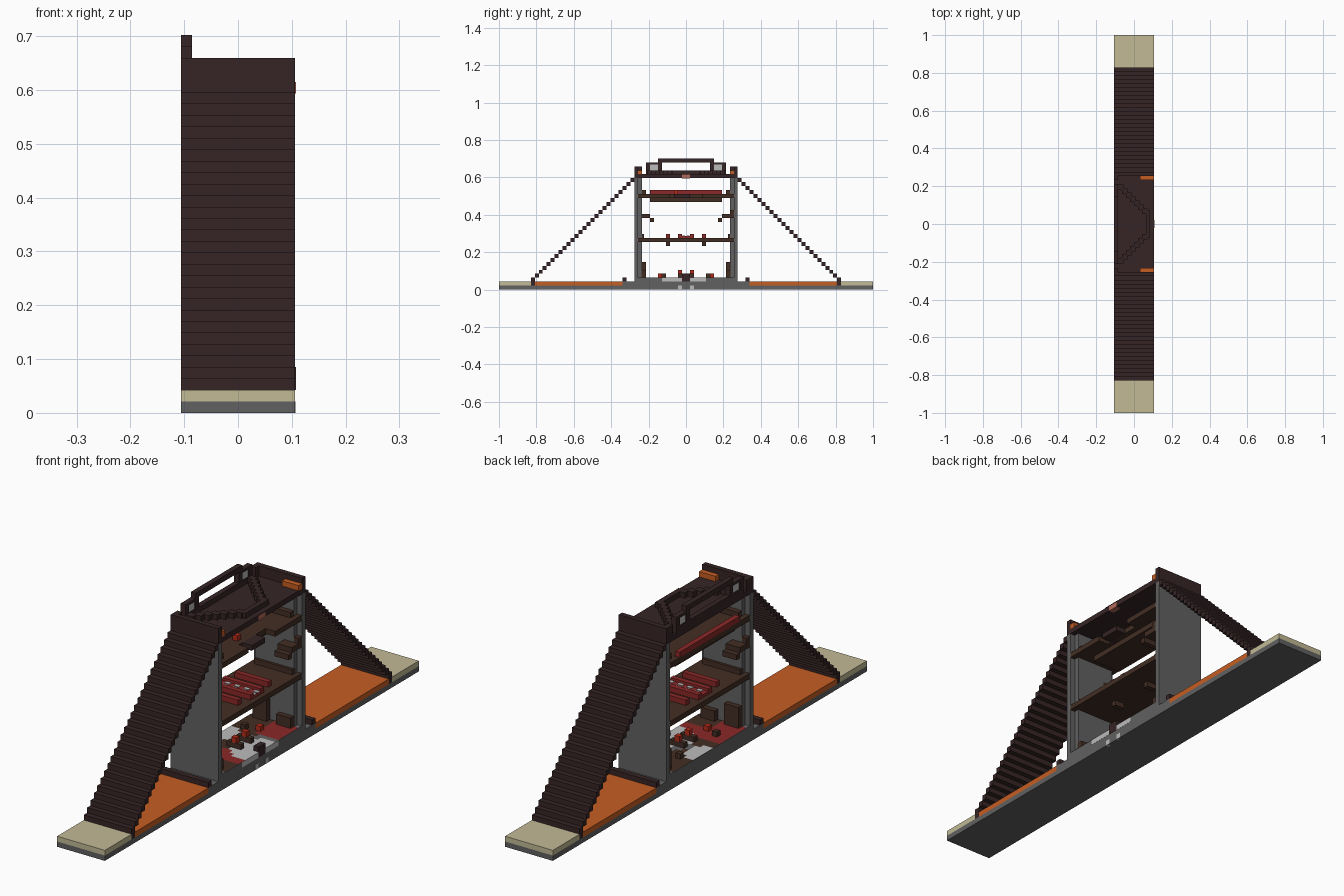
import bpy
import bmesh
import math

cube = bpy.data.objects.get("Cube")
if cube:
    bpy.data.objects.remove(cube, do_unlink=True)

V = 2 / 94  # one block


def material(name, rgb):
    m = bpy.data.materials.new(name)
    m.use_nodes = True
    m.diffuse_color = (*rgb, 1)
    m.node_tree.nodes["Principled BSDF"].inputs["Base Color"].default_value = (*rgb, 1)
    return m


dark = material("dark brown", (0.037, 0.018, 0.019))
brown = material("wood brown", (0.055, 0.027, 0.017))
grey = material("stone grey", (0.12, 0.12, 0.12))
light = material("light grey", (0.5, 0.5, 0.5))
tan = material("sand", (0.54, 0.49, 0.30))
orange = material("orange", (0.56, 0.11, 0.016))
red = material("dull red", (0.26, 0.021, 0.021))
bright = material("bright red", (0.45, 0.025, 0.01))
pink = material("pink", (0.45, 0.14, 0.1))


def finish(name, bm, mats):
    mesh = bpy.data.meshes.new(name)
    bm.to_mesh(mesh)
    bm.free()
    for m in mats:
        mesh.materials.append(m)
    obj = bpy.data.objects.new(name, mesh)
    bpy.context.collection.objects.link(obj)
    return obj


def blocks(name, mat, boxes, mirror=False):
    """Boxes given as x, y and z ranges in blocks; mirror repeats them at -y."""
    bm = bmesh.new()
    for xr, yr, zr in boxes:
        sides = [yr, (-yr[1], -yr[0])] if mirror else [yr]
        for ys in sides:
            ranges = (xr, ys, zr)
            made = bmesh.ops.create_cube(bm, size=V)["verts"]
            size = [b - a for a, b in ranges]
            mid = [(a + b) / 2 * V for a, b in ranges]
            bmesh.ops.scale(bm, vec=size, verts=made)
            bmesh.ops.translate(bm, vec=mid, verts=made)
    return finish(name, bm, [mat])


FULL = (-5, 5)

# Ground layers
blocks("base", grey, [(FULL, (-47, 47), (0, 1)), (FULL, (-16, 16), (1, 2)),
                      (FULL, (-13, 13), (2, 3))])
blocks("end_pads", tan, [(FULL, (39, 47), (1, 2))], True)
blocks("orange_ground", orange, [(FULL, (16, 38), (1, 2))], True)
blocks("kerbs", dark, [(FULL, (15, 16), (2, 3))], True)

# Stepped slopes against the tower
steps = [(FULL, (38, 39), (1, 3))]
steps += [(FULL, (38 - i, 39 - i), (2 + i, 3 + i)) for i in range(1, 26)]
blocks("slopes", dark, steps, True)

# Tower walls, caps and roof
blocks("walls", grey, [(FULL, (12, 13), (3, 28)), ((-4, 4), (11, 12), (3, 28))], True)
blocks("wall_caps", dark, [(FULL, (12, 13), (28, 31)), ((-5, -4), (11, 12), (29, 31))], True)
blocks("roof", dark, [(FULL, (-12, 12), (28, 29))])
blocks("roof_benches", orange, [((1.5, 5), (11, 12), (29, 30))], True)
blocks("roof_lamp", pink, [((4, 5.05), (-1, 1), (27.9, 28.9))])

# Raised kerb stepping across the roof
kerb = [((i - 4, i - 2.6), (8.5 - i, 9.8 - i), (29, 30)) for i in range(7)]
kerb.append(((3, 4), (0, 3.5), (29, 30)))
blocks("roof_kerb", dark, kerb, True)

# Railing with two small windows
RAIL = (-5, -4)
blocks("railing", dark, [
    (RAIL, (0, 6), (32, 33)), (RAIL, (0, 6), (29, 30)),
    (RAIL, (6, 7), (29, 33)), (RAIL, (9, 10), (29, 32)),
    (RAIL, (7, 9), (29, 30)), (RAIL, (7, 9), (31.5, 32)),
], True)
blocks("railing_windows", light, [((-4.8, -4.2), (7, 9), (30, 31.5))], True)

# Upper floor
blocks("upper_floor", brown, [((-5, 3), (-12, 12), (23, 24)), ((3, 5), (-12, -4), (23, 24)),
                              ((3, 5), (4, 12), (23, 24)), ((-4, 2), (-9, 9), (22, 23))])
blocks("upper_floor_ends", brown, [((-4, 4), (10, 11), (24, 25))], True)
blocks("upper_rail", red, [((-5, -4), (-9, 9), (24, 25))])
blocks("upper_table", dark, [((2, 5), (-3, 1), (23, 24))])
blocks("upper_stool", bright, [((1, 2), (-3, -2), (24, 25))])

# Wall brackets, one on each side
for name, s in (("back_bracket", 1), ("front_bracket", -1)):
    parts = [((9, 12), (18, 19)), ((8, 9), (17, 18)), ((11, 12), (19, 20))]
    blocks(name, brown, [(tuple(sorted((2 * s, 5 * s))), tuple(sorted((a * s, b * s))), z)
                         for (a, b), z in parts])

# Middle floor with benches and a table
blocks("middle_floor", brown, [(FULL, (-12, 12), (12, 13))])
blocks("middle_floor_ends", brown, [((-4, 4), (10.5, 11.5), (13, 14))], True)
blocks("middle_benches", red, [((-3.5, 3.5), (4, 5), (13, 14))], True)
blocks("middle_bench_props", brown, [((-1, 1), (4, 5), (11, 12))], True)
blocks("middle_table", red, [((-4, 4), (1, 2), (13, 14)), ((-4, 4), (0, 1), (13, 13.5))], True)
blocks("table_tiles", light, [((x, x + 1), (0.2, 0.9), (13.5, 13.6)) for x in range(-3, 4, 2)], True)

# Patterned ground floor coloured by cell position
bm = bmesh.new()
bmesh.ops.create_grid(bm, x_segments=10, y_segments=22, size=1)
for v in bm.verts:
    v.co = (v.co.x * 5 * V, v.co.y * 11 * V, 3.05 * V)
for f in bm.faces:
    c = f.calc_center_median() / V
    near = math.hypot(c.x - 4, c.y + 0.5)
    far = math.hypot(c.x + 5, c.y - 2)
    if near < 4.6 or far < 3:
        f.material_index = 1
    elif near < 6 and c.y > 0:
        f.material_index = 0
    elif (abs(c.y) > 5 and c.x * c.y > 0) or (-7 < c.y < -3):
        f.material_index = 2
    else:
        f.material_index = 3
finish("ground_floor_pattern", bm, [grey, light, red, brown])
blocks("floor_edge", light, [((4, 5.03), (-6, -1), (2, 3)), ((4, 5.03), (1, 5), (2, 3)),
                             ((4, 5.03), (-2, -1), (0, 1)), ((4, 5.03), (1, 2), (0, 1))])
blocks("doorstep", dark, [((4, 5.05), (-1, 1), (2, 4))])

# Ground floor furniture
blocks("ground_cabinets", brown, [((-4, -1), (10, 11.2), (3, 7)), ((1, 4), (10, 11.2), (3, 5))], True)
blocks("ground_seats", brown, [((-1, 2), (1, 2), (3, 4)), ((-3, -2), (5, 6), (3, 4))], True)
blocks("ground_stools", bright, [((0, 1), (1, 2), (4, 5)), ((-0.5, 0.5), (6, 7), (3, 4))], True)
